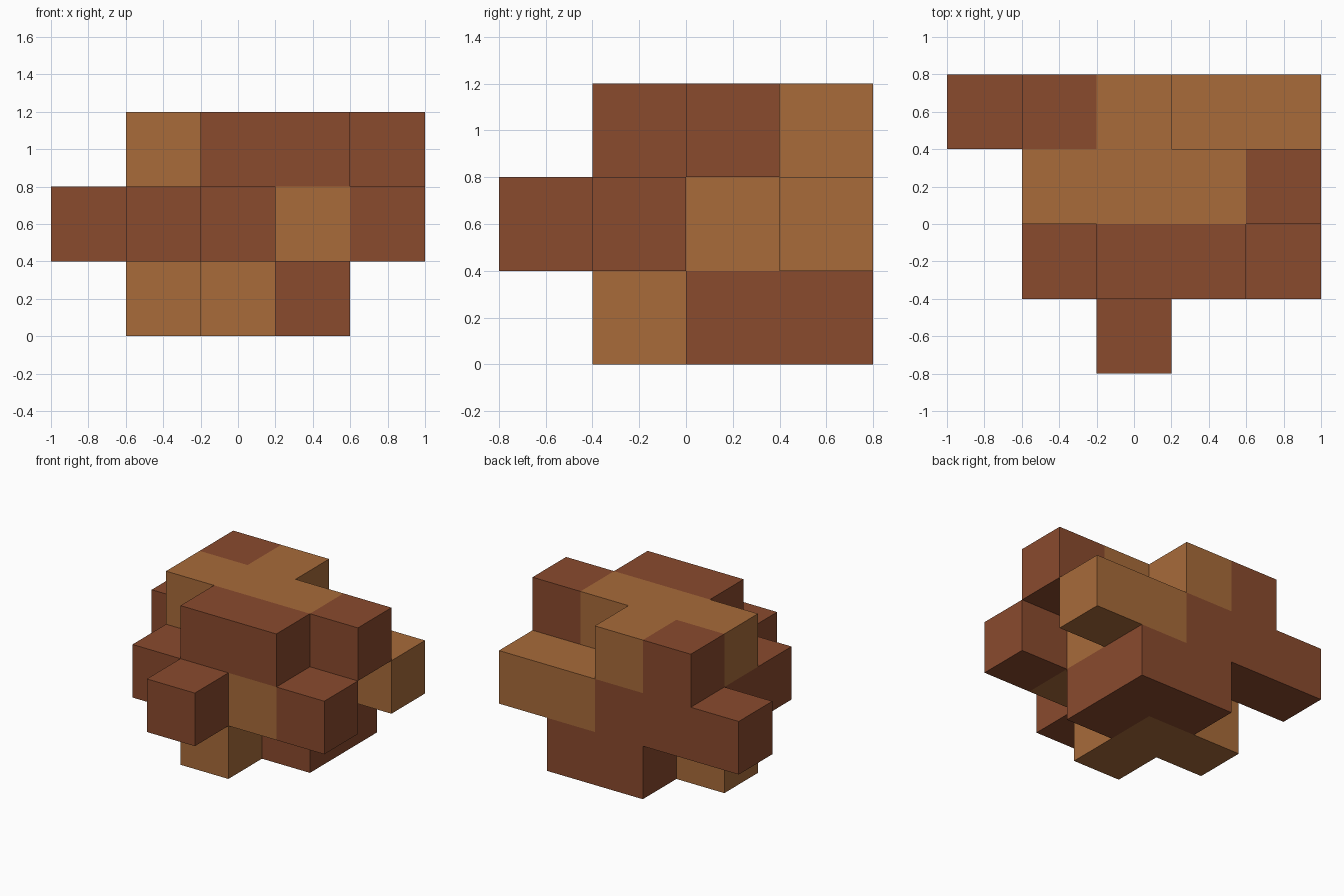
import bpy
import bmesh
from mathutils import Vector

default_cube = bpy.data.objects.get("Cube")
if default_cube:
    bpy.data.objects.remove(default_cube, do_unlink=True)

CELL = 0.4
ORIGIN = Vector((-1.0, -0.8, 0.0))


def make_material(name, colour):
    mat = bpy.data.materials.new(name)
    mat.use_nodes = True
    mat.diffuse_color = colour
    mat.node_tree.nodes["Principled BSDF"].inputs["Base Color"].default_value = colour
    return mat


light = make_material("light_wood", (0.392, 0.147, 0.042, 1))
dark = make_material("dark_wood", (0.254, 0.069, 0.027, 1))

# Layer plans from bottom to top; rows run back to front, columns along +x
LAYERS = [
    ["..bb.",
     ".ffb.",
     "..f..",
     "....."],
    ["wwwaa",
     ".sta.",
     ".snae",
     "..n.."],
    [".rt..",
     ".tttp",
     "..hh.",
     "....."],
]

# Interlocking pieces of the puzzle
PIECES = {
    "b": ("bottom_back_corner", dark),
    "f": ("bottom_foot", light),
    "w": ("back_bar", dark),
    "a": ("left_arm", light),
    "s": ("right_side_bar", dark),
    "n": ("front_bar", dark),
    "e": ("left_front_block", dark),
    "r": ("top_back_block", dark),
    "t": ("top_cross", light),
    "p": ("top_left_block", dark),
    "h": ("top_front_bar", dark),
}

# Collect the cells of each piece
cells = {key: set() for key in PIECES}
for k, layer in enumerate(LAYERS):
    for j, row in enumerate(reversed(layer)):
        for i, key in enumerate(row):
            if key != ".":
                cells[key].add((i, j, k))


def build_piece(name, mat, piece):
    """Make a closed solid from the outer sides of the piece's cells."""
    bm = bmesh.new()
    for cell in piece:
        for axis in range(3):
            for side in (0, 1):
                near = list(cell)
                near[axis] += 2 * side - 1
                if tuple(near) in piece:
                    continue
                u, v = (axis + 1) % 3, (axis + 2) % 3
                ring = []
                for du, dv in ((0, 0), (1, 0), (1, 1), (0, 1)):
                    p = Vector(cell)
                    p[axis] += side
                    p[u] += du
                    p[v] += dv
                    ring.append(bm.verts.new(ORIGIN + p * CELL))
                bm.faces.new(ring if side else ring[::-1])
    bmesh.ops.remove_doubles(bm, verts=bm.verts, dist=0.001)
    bmesh.ops.dissolve_limit(bm, angle_limit=0.01, verts=bm.verts, edges=bm.edges)
    bmesh.ops.recalc_face_normals(bm, faces=bm.faces)
    mesh = bpy.data.meshes.new(name)
    bm.to_mesh(mesh)
    bm.free()
    mesh.materials.append(mat)
    bpy.context.scene.collection.objects.link(bpy.data.objects.new(name, mesh))


for key, (name, mat) in PIECES.items():
    build_piece(name, mat, cells[key])
